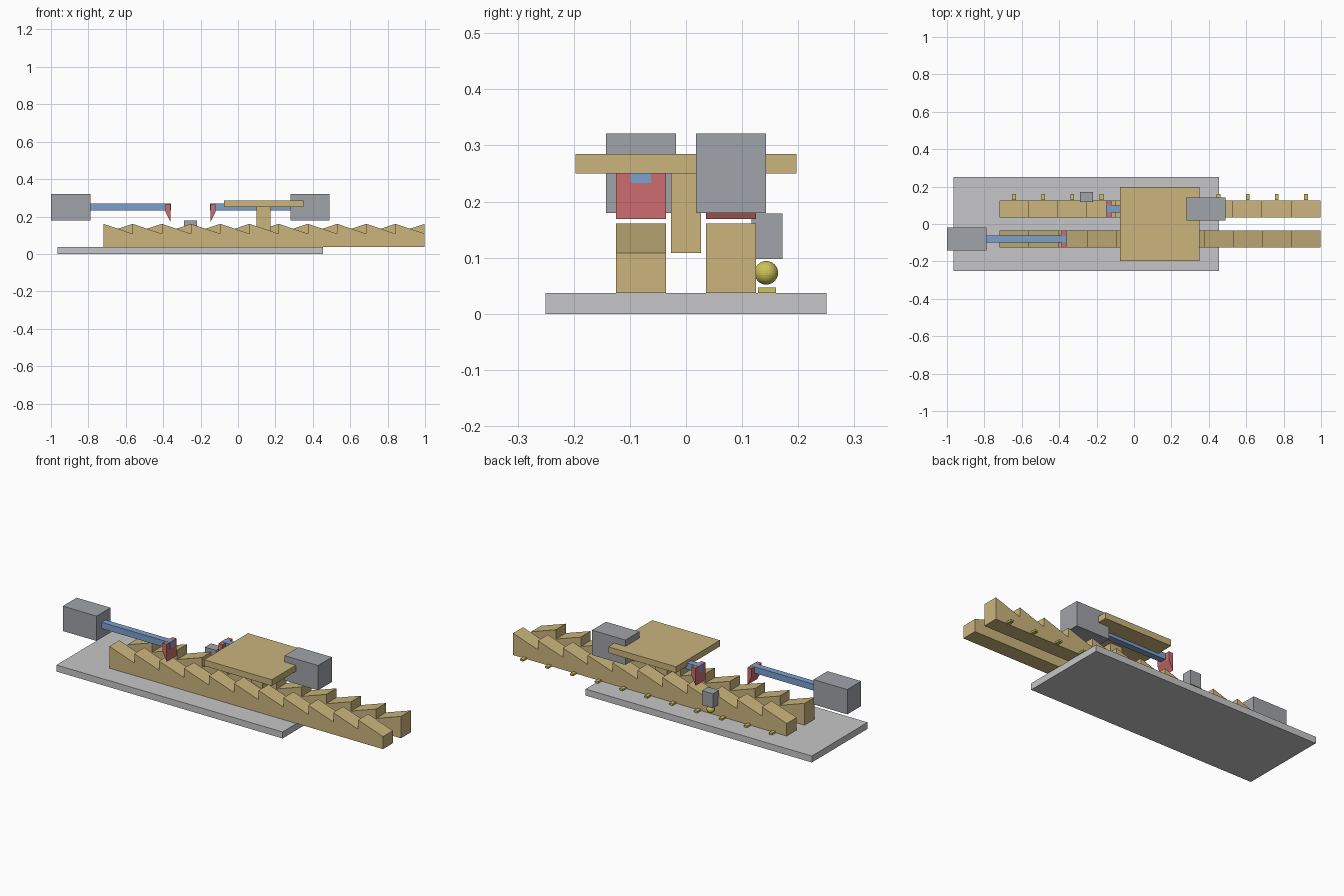
import bpy, bmesh, math

if "Cube" in bpy.data.objects:
    bpy.data.objects.remove(bpy.data.objects["Cube"])


def material(name, r, g, b):
    m = bpy.data.materials.new(name)
    lin = [((c / 255 + 0.055) / 1.055) ** 2.4 for c in (r, g, b)]
    m.diffuse_color = (*lin, 1)
    m.use_nodes = True
    m.node_tree.nodes["Principled BSDF"].inputs["Base Color"].default_value = m.diffuse_color
    return m


TAN = material("tan wood", 203, 181, 125)
GREY = material("housing grey", 160, 163, 169)
PLATE = material("plate grey", 198, 198, 200)
BLUE = material("rod blue", 124, 160, 206)
RED = material("pawl red", 204, 108, 110)
YELLOW = material("marker yellow", 205, 195, 88)


def finish(name, bm, mat):
    bmesh.ops.recalc_face_normals(bm, faces=bm.faces[:])
    me = bpy.data.meshes.new(name)
    bm.to_mesh(me)
    bm.free()
    me.materials.append(mat)
    ob = bpy.data.objects.new(name, me)
    bpy.context.collection.objects.link(ob)
    return ob


def prism(name, profile, y0, y1, mat):
    """Extrude an (x, z) outline from y0 to y1."""
    bm = bmesh.new()
    face = bm.faces.new([bm.verts.new((x, y0, z)) for x, z in profile])
    ext = bmesh.ops.extrude_face_region(bm, geom=[face])
    moved = [v for v in ext["geom"] if isinstance(v, bmesh.types.BMVert)]
    bmesh.ops.translate(bm, verts=moved, vec=(0, y1 - y0, 0))
    return finish(name, bm, mat)


def box(name, x0, x1, y0, y1, z0, z1, mat):
    return prism(name, [(x0, z0), (x1, z0), (x1, z1), (x0, z1)], y0, y1, mat)


# Base plate
box("base_plate", -0.965, 0.455, -0.25, 0.25, 0, 0.037, PLATE)

# Two sawtooth racks with opposite tooth directions
X0, X1, TEETH = -0.72, 0.998, 11
PITCH = (X1 - X0) / TEETH
LOW, HIGH, FOOT = 0.108, 0.161, 0.037


def rack(name, y0, y1, left_z, right_z):
    outline = [(X1, FOOT), (X0, FOOT)]
    for i in range(TEETH):
        outline += [(X0 + i * PITCH, left_z), (X0 + (i + 1) * PITCH, right_z)]
    prism(name, outline, y0, y1, TAN)


rack("front_rack", -0.125, -0.036, HIGH, LOW)
rack("back_rack", 0.036, 0.125, LOW, HIGH)

# Position markers along the back rack
for i in range(TEETH):
    x = X0 + (i + 0.5) * PITCH
    box(f"marker_{i + 1}", x - 0.01, x + 0.01, 0.128, 0.16, 0.037, 0.047, YELLOW)

# Sensor block with the ball beneath it
box("sensor", -0.29, -0.22, 0.117, 0.172, 0.098, 0.179, GREY)
bm = bmesh.new()
bmesh.ops.create_uvsphere(bm, u_segments=24, v_segments=16, radius=0.021)
bmesh.ops.translate(bm, verts=bm.verts[:], vec=(-0.255, 0.143, 0.073))
finish("ball", bm, YELLOW)


# Actuators: housing, rod and tapered pawl; s points from housing to pawl
def actuator(name, housing, tip, s, y):
    far, near = housing
    box(name + "_housing", far, near, y - 0.0625, y + 0.0625, 0.18, 0.321, GREY)
    box(name + "_rod", near, tip + s * 0.001, y - 0.018, y + 0.018,
        0.233, 0.269, BLUE)
    prism(name + "_pawl", [(tip - s * 0.027, 0.268), (tip, 0.268),
                           (tip, 0.169), (tip - s * 0.027, 0.222)],
          y - 0.0445, y + 0.0445, RED)


actuator("front_actuator", (-1.0, -0.788), -0.36, 1, -0.0805)
actuator("back_actuator", (0.49, 0.28), -0.148, -1, 0.0805)

# Table on its post
box("table_top", -0.075, 0.35, -0.197, 0.197, 0.25, 0.285, TAN)
box("table_post", 0.10, 0.173, -0.027, 0.027, 0.108, 0.25, TAN)
